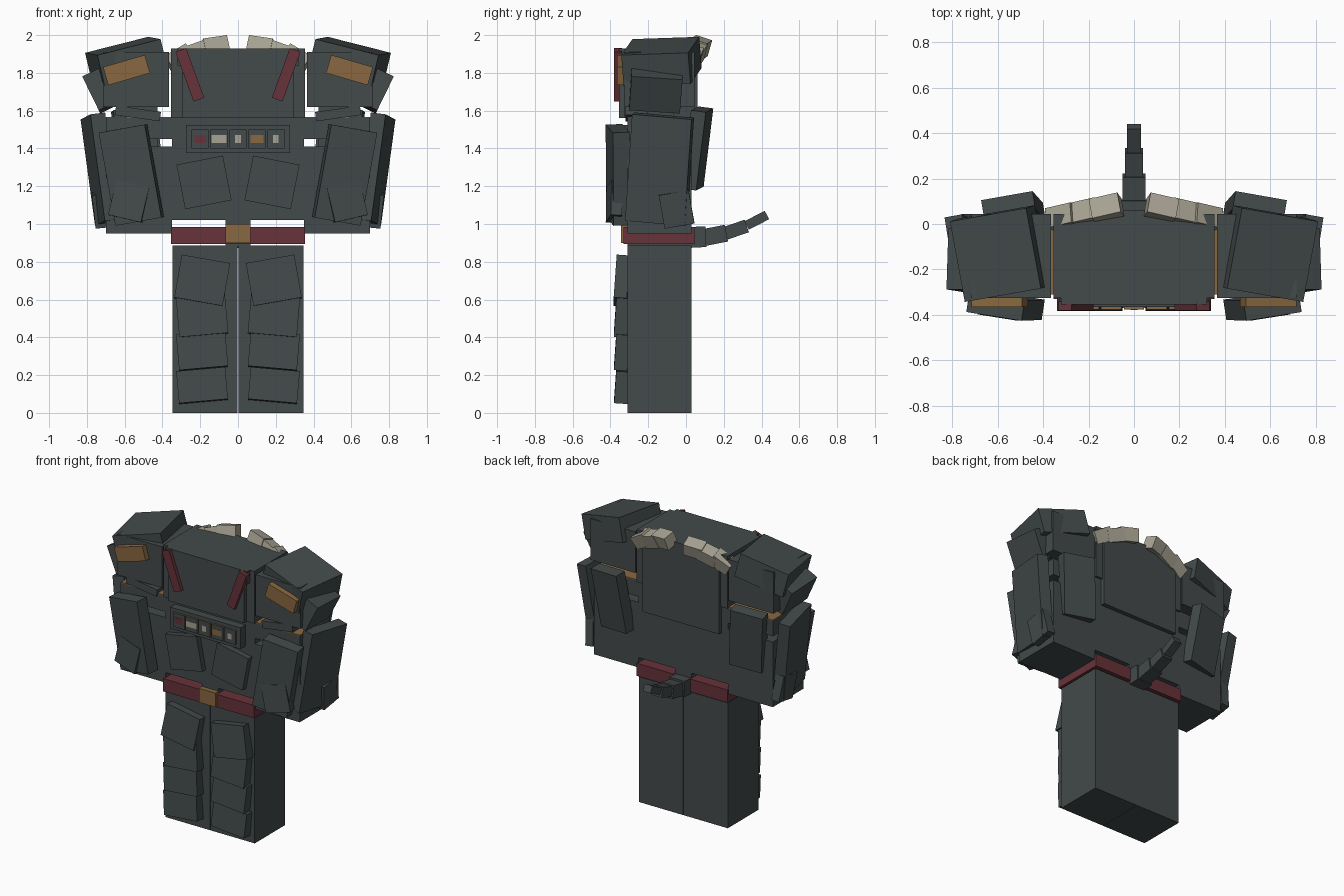
import bpy
from math import radians

cube = bpy.data.objects.get("Cube")
if cube:
    bpy.data.objects.remove(cube, do_unlink=True)


def material(name, red_part, green_part, blue_part):
    colour = (red_part, green_part, blue_part, 1)
    made = bpy.data.materials.new(name)
    made.use_nodes = True
    made.diffuse_color = colour
    made.node_tree.nodes["Principled BSDF"].inputs["Base Color"].default_value = colour
    return made


slate = material("dark slate", .056, .068, .068)
red = material("dull red", .135, .032, .042)
tan = material("tan leather", .25, .14, .053)
bone = material("cream bone", .39, .365, .29)

# Shared body measures
half_width = .35
front, back = -.31, .03
middle = (front + back) / 2
depth = back - front
belt_height = .94
arm_bottom = .95
link_top = 1.56
shoulder_bottom = 1.62
body_top = 1.93


def box(name, center, size, paint=slate, lean=0, roll=0, spin=0):
    """A box tilted by lean, roll and spin degrees about x, y and z."""
    bpy.ops.mesh.primitive_cube_add(size=1, location=center)
    part = bpy.context.object
    part.name = name
    part.scale = size
    part.rotation_euler = radians(lean), radians(roll), radians(spin)
    part.data.materials.append(paint)


def pair(name, center, size, paint=slate, lean=0, roll=0, spin=0):
    """A box on the left and its mirror image on the right."""
    x, y, z = center
    box("left_" + name, center, size, paint, lean, roll, spin)
    box("right_" + name, (-x, y, z), size, paint, lean, -roll, -spin)


def upright(maker, name, x, width, bottom, top, paint=slate, y=middle, thickness=depth):
    """A level block standing between two heights."""
    maker(name, (x, y, (bottom + top) / 2), (width, thickness, top - bottom), paint)


# Legs with overlapping front plates
upright(pair, "leg", half_width / 2, half_width - .004, 0, .885)
for row in range(4):
    pair(f"leg_plate_{row}", center=(.19, front - .03, .7 - .185 * row),
         size=(.26, .07, .23 - .02 * row), lean=-4, roll=5 if row else -10)

# Hips, belt and buckle
upright(box, "hips", 0, .13, .88, 1.02)
box("belt_front", (0, front / 2 - .03, belt_height), (.71, .29, .09), red)
pair("belt_back", (.21, -.05, belt_height), (.29, .19, .09), red)
box("belt_buckle", (0, front - .015, arm_bottom), (.13, .04, .1), tan)

# Torso with chest, back and belly plates
upright(box, "torso", 0, half_width * 2, 1.02, body_top)
upright(box, "upper_torso", 0, .71, link_top, body_top, thickness=.37)
upright(box, "chest_plate", 0, .59, link_top, body_top - .09, y=front - .02, thickness=.05)
upright(box, "collar_band", 0, .64, body_top - .09, body_top, y=front - .02, thickness=.05)
upright(box, "back_plate", 0, .6, 1.37, body_top, y=back, thickness=.06)
pair("belly_plate", (.18, front, 1.22), (.25, .08, .24), roll=11)
pair("shoulder_strap", (.255, front - .05, 1.79), (.06, .04, .28), red, roll=20)

# Chest display strip with five trinket cells
strip_height = 1.45
strip_front = front - .065
box("display_strip", (0, front, strip_height), (.55, .11, .15))
trinkets = [(red, .06), (bone, .08), (bone, .03), (tan, .07), (bone, .03)]
for cell, (paint, width) in enumerate(trinkets):
    x = (cell - 2) / 10
    box(f"cell_backing_{cell}", (x, strip_front + .005, strip_height), (.09, .01, .1), tan)
    box(f"cell_face_{cell}", (x, strip_front, strip_height), (.09, .004, .1))
    box(f"trinket_{cell}", (x, strip_front - .002, strip_height), (width, .004, .04), paint)

# Arms: forearm, elbow link with tan cut face, and upper arm
arm_x = half_width * 1.5
upright(pair, "forearm", arm_x, half_width, arm_bottom, 1.41)
upright(pair, "elbow_link", arm_x, half_width, 1.45, link_top)
upright(pair, "elbow_core", arm_x, .2, 1.4, shoulder_bottom, thickness=.15)
upright(pair, "elbow_lining", arm_x, half_width, link_top, link_top + .006, tan)
pair("elbow_cap", (.53, -.26, 1.585), (.24, .12, .05), roll=-8)
upright(pair, "upper_arm", arm_x + .015, half_width, shoulder_bottom, 1.91, thickness=.37)

# Shoulder armour
pair("shoulder_pad", (.59, middle + .01, 1.86), (.35, .36, .17), lean=2, roll=14, spin=-10)
pair("side_shoulder_pad", (.66, middle - .02, 1.74), (.26, .27, .2), lean=-4, roll=26)
pair("shoulder_badge", (.59, front - .03, 1.815), (.23, .05, .1), tan, roll=16)

# Forearm armour
pair("front_guard", (.565, front - .05, 1.26), (.25, .09, .5), lean=2, roll=10, spin=9)
pair("side_guard", (.73, middle, 1.29), (.08, .32, .57), lean=-5, roll=7, spin=-10)
pair("back_guard", (.53, back + .03, 1.4), (.23, .08, .42), lean=-8, roll=5, spin=-10)
pair("front_cuff", (.575, front - .07, 1.12), (.18, .06, .19), lean=-3, roll=-13, spin=9)
pair("side_cuff", (.735, -.05, 1.08), (.06, .16, .18), lean=10, roll=6)

# Curved bone ruff behind the neck
for step in range(3):
    pair(f"neck_bone_{step}", center=(.12 + .095 * step, .07 - .02 * step, 1.935 - .03 * step),
         size=(.13, .09, .09), paint=bone, lean=-18, roll=8 + 11 * step, spin=-13)

# Tapered tail curling upward
for step in range(4):
    taper = .02 * step
    box(f"tail_segment_{step}", center=(0, .045 + .11 * step, belt_height - .01 + step * step / 100),
        size=(.12 - taper, .12, .11 - taper), lean=3 + 8 * step)
